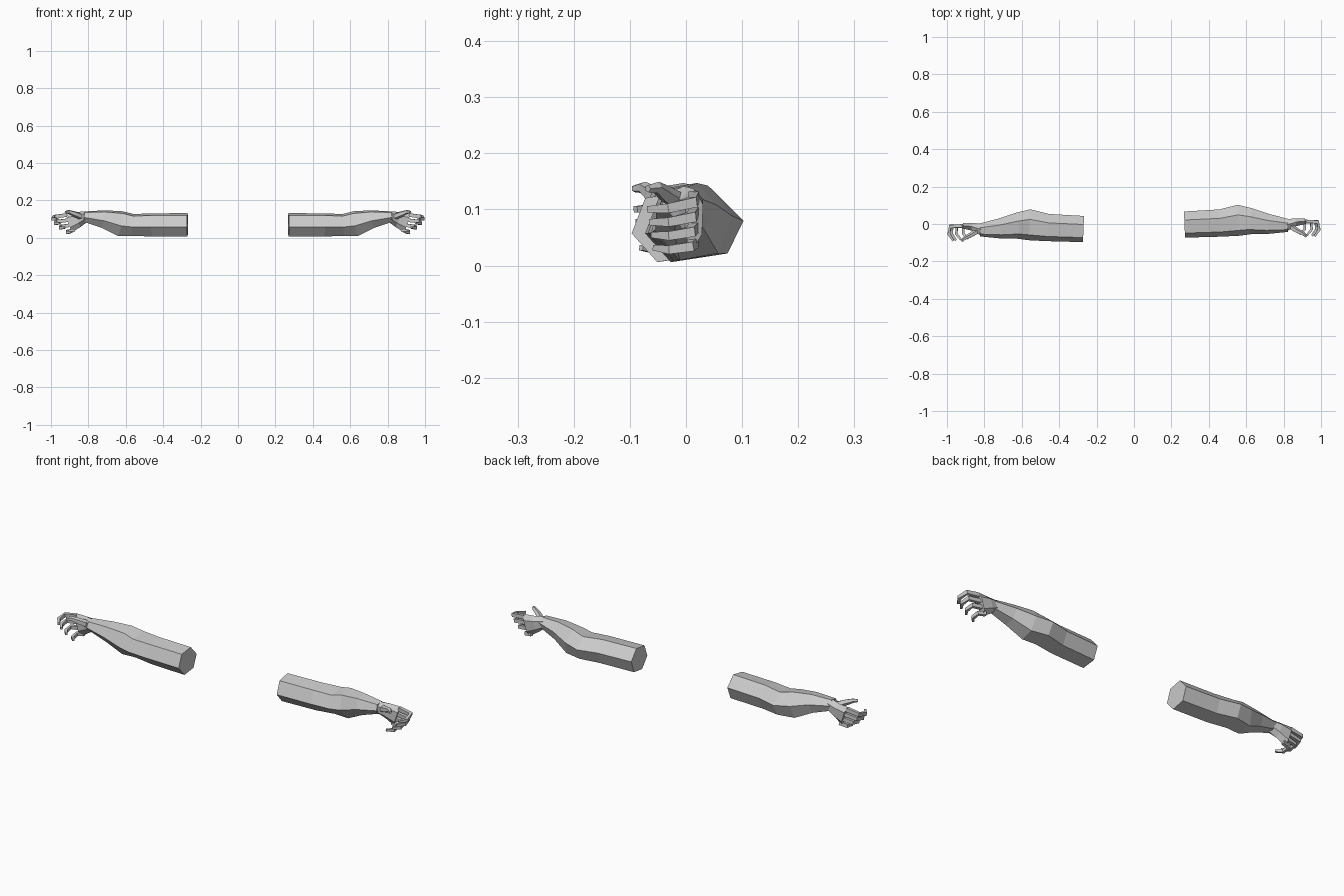
import bpy, bmesh
from math import cos, sin, radians, tau
from mathutils import Vector

if "Cube" in bpy.data.objects:
    bpy.data.objects.remove(bpy.data.objects["Cube"])


def tube(name, rows, sides, phase, side, shift):
    """Faceted loft: rows are (x, y, z, half depth, half height)."""
    pts = [Vector(r[:3]) for r in rows]
    bm = bmesh.new()
    rings = []
    for i, row in enumerate(rows):
        t = (pts[min(i + 1, len(pts) - 1)] - pts[max(i - 1, 0)]).normalized()
        v = (Vector((0, 0, 1)) - t * t.z).normalized()
        u = v.cross(t)
        ring = []
        for k in range(sides):
            a = radians(phase) + tau * k / sides
            p = pts[i] + u * row[3] * cos(a) + v * row[4] * sin(a)
            ring.append(bm.verts.new((side * p.x, p.y + shift, p.z)))
        rings.append(ring)
    for a, b in zip(rings, rings[1:]):
        for k in range(sides):
            n = (k + 1) % sides
            bm.faces.new((a[k], a[n], b[n], b[k]))
    bm.faces.new(rings[0])
    bm.faces.new(rings[-1])
    bmesh.ops.recalc_face_normals(bm, faces=bm.faces)
    me = bpy.data.meshes.new(name)
    bm.to_mesh(me)
    bm.free()
    ob = bpy.data.objects.new(name, me)
    bpy.context.collection.objects.link(ob)


# six-sided upper arm, elbow and forearm
ARM = [(.27, -.003, .069, .071, .067), (.46, .005, .069, .074, .066),
       (.56, .02, .069, .084, .062), (.63, .014, .076, .070, .072),
       (.72, .0, .1, .054, .051), (.825, -.008, .114, .035, .029)]
# palm widening and tilting down to the knuckles
PALM = [(.81, -.008, .115, .034, .028), (.855, .008, .098, .025, .042),
        (.905, .014, .082, .018, .056)]
# first and last finger; those between are blended
INDEX = [(.915, .014, .122, .013, .014), (.982, .012, .113, .012, .013),
         (.990, -.03, .102, .011, .012), (.965, -.066, .100, .008, .008)]
LITTLE = [(.875, .014, .042, .012, .013), (.912, .008, .034, .011, .012),
          (.912, -.028, .028, .010, .011), (.888, -.056, .032, .007, .007)]
THUMB = [(.835, -.012, .112, .017, .018), (.872, -.036, .127, .014, .016),
         (.905, -.052, .139, .011, .011), (.922, -.068, .137, .007, .007)]

for label, side, shift in (("right", 1, 0), ("left", -1, -.024)):
    tube(label + "_arm", ARM, 6, 10, side, shift)
    tube(label + "_palm", PALM, 6, 30, side, shift)
    for f in range(4):
        rows = [[a + (b - a) * f / 3 for a, b in zip(p, q)]
                for p, q in zip(INDEX, LITTLE)]
        if f in (1, 2):  # middle fingers reach a little further
            for r in rows[1:]:
                r[0] += .012
        tube(f"{label}_finger_{f + 1}", rows, 4, 45, side, shift)
    tube(label + "_thumb", THUMB, 5, 0, side, shift)
